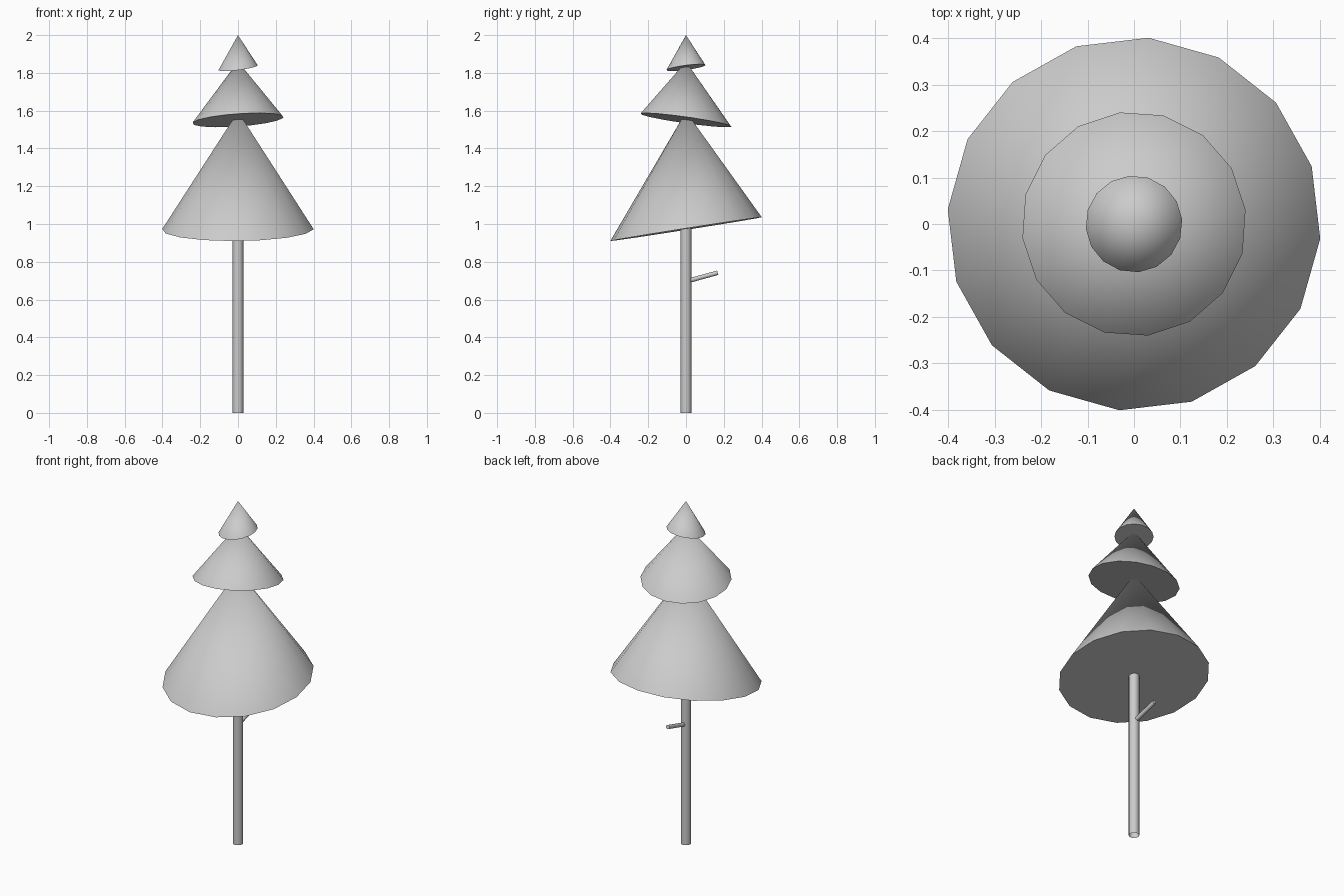
import bpy, bmesh
from math import cos, sin, radians, tau
from mathutils import Vector

if "Cube" in bpy.data.objects:
    bpy.data.objects.remove(bpy.data.objects["Cube"])


def finish(name, bm):
    bmesh.ops.recalc_face_normals(bm, faces=bm.faces)
    mesh = bpy.data.meshes.new(name)
    bm.to_mesh(mesh)
    bm.free()
    obj = bpy.data.objects.new(name, mesh)
    bpy.context.collection.objects.link(obj)
    bpy.ops.object.select_all(action='DESELECT')
    bpy.context.view_layer.objects.active = obj
    obj.select_set(True)
    bpy.ops.object.shade_smooth_by_angle(angle=radians(50))
    return obj


def foliage(name, radius, base_z, apex_z, slope_x, slope_y, turn, sides=16):
    """Cone with an upright apex and a slanted, closed base."""
    bm = bmesh.new()
    rim = []
    for i in range(sides):
        a = radians(turn) + tau * i / sides
        x, y = radius * cos(a), radius * sin(a)
        rim.append(bm.verts.new((x, y, base_z + slope_x * x + slope_y * y)))
    apex = bm.verts.new((0, 0, apex_z))
    bm.faces.new(rim)
    for i in range(sides):
        bm.faces.new((rim[i], rim[(i + 1) % sides], apex))
    return finish(name, bm)


def rod(name, start, end, radius, sides, caps):
    start, end = Vector(start), Vector(end)
    axis = end - start
    bm = bmesh.new()
    bmesh.ops.create_cone(bm, cap_ends=caps, segments=sides,
                          radius1=radius, radius2=radius, depth=axis.length)
    rot = axis.to_track_quat('Z', 'Y').to_matrix()
    bmesh.ops.rotate(bm, verts=bm.verts, matrix=rot)
    bmesh.ops.translate(bm, verts=bm.verts, vec=(start + end) / 2)
    return finish(name, bm)


# Three tiers of foliage, each tilted its own way
foliage("lower_foliage", 0.402, 0.973, 1.595, 0.01, 0.157, -4.5)
foliage("middle_foliage", 0.242, 1.55, 1.86, 0.07, -0.14, 7.3)
foliage("top_foliage", 0.104, 1.828, 2.0, 0.12, 0.13, 5.5)

# Trunk, open at the foot, with one small twig at the back
rod("trunk", (0, 0, 0), (0, 0, 0.98), 0.028, 16, False)
rod("twig", (0, 0.015, 0.700), (0, 0.168, 0.742), 0.012, 8, True)
